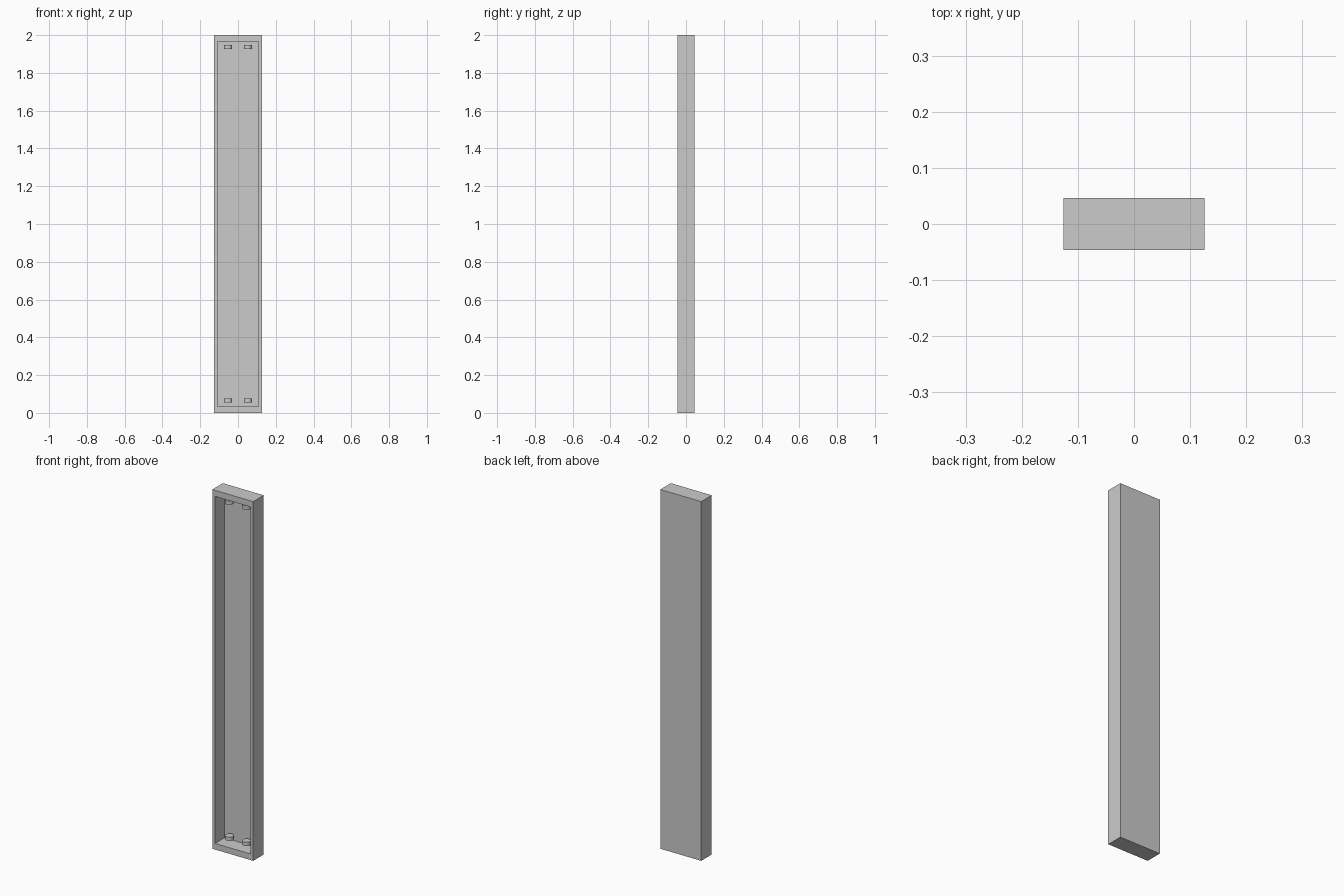
import bpy, bmesh
from mathutils import Vector

if "Cube" in bpy.data.objects:
    bpy.data.objects.remove(bpy.data.objects["Cube"])

W, D, H = 0.252, 0.092, 2.0       # outer size
IW, IH, DEPTH = 0.218, 1.932, 0.083  # recess size

# Housing: box with a deep rectangular recess in the front face
bm = bmesh.new()
bmesh.ops.create_cube(bm, size=1)
bmesh.ops.scale(bm, vec=(W, D, H), verts=bm.verts)
bm.normal_update()
front = next(f for f in bm.faces if f.normal.y < -0.9)
bmesh.ops.inset_region(bm, faces=[front], thickness=0.01)
for v in front.verts:
    v.co.x = IW / 2 if v.co.x > 0 else -IW / 2
    v.co.z = IH / 2 if v.co.z > 0 else -IH / 2
floor = bmesh.ops.extrude_discrete_faces(bm, faces=[front])["faces"][0]
bmesh.ops.translate(bm, vec=(0, DEPTH, 0), verts=floor.verts)
bmesh.ops.translate(bm, vec=(0, 0, H / 2), verts=bm.verts)
bmesh.ops.recalc_face_normals(bm, faces=bm.faces)
mesh = bpy.data.meshes.new("housing")
bm.to_mesh(mesh)
bm.free()
bpy.context.collection.objects.link(bpy.data.objects.new("housing", mesh))

# Socket discs: a pair at each end of the recess
for end, z in (("lower", 0.066), ("upper", H - 0.063)):
    for side, x in (("left", -0.0525), ("right", 0.0525)):
        bpy.ops.mesh.primitive_cylinder_add(vertices=24, radius=0.022, depth=0.021,
                                            location=(x, 0, z))
        bpy.context.object.name = f"{end}_{side}_socket"
        bpy.ops.object.shade_smooth_by_angle()
